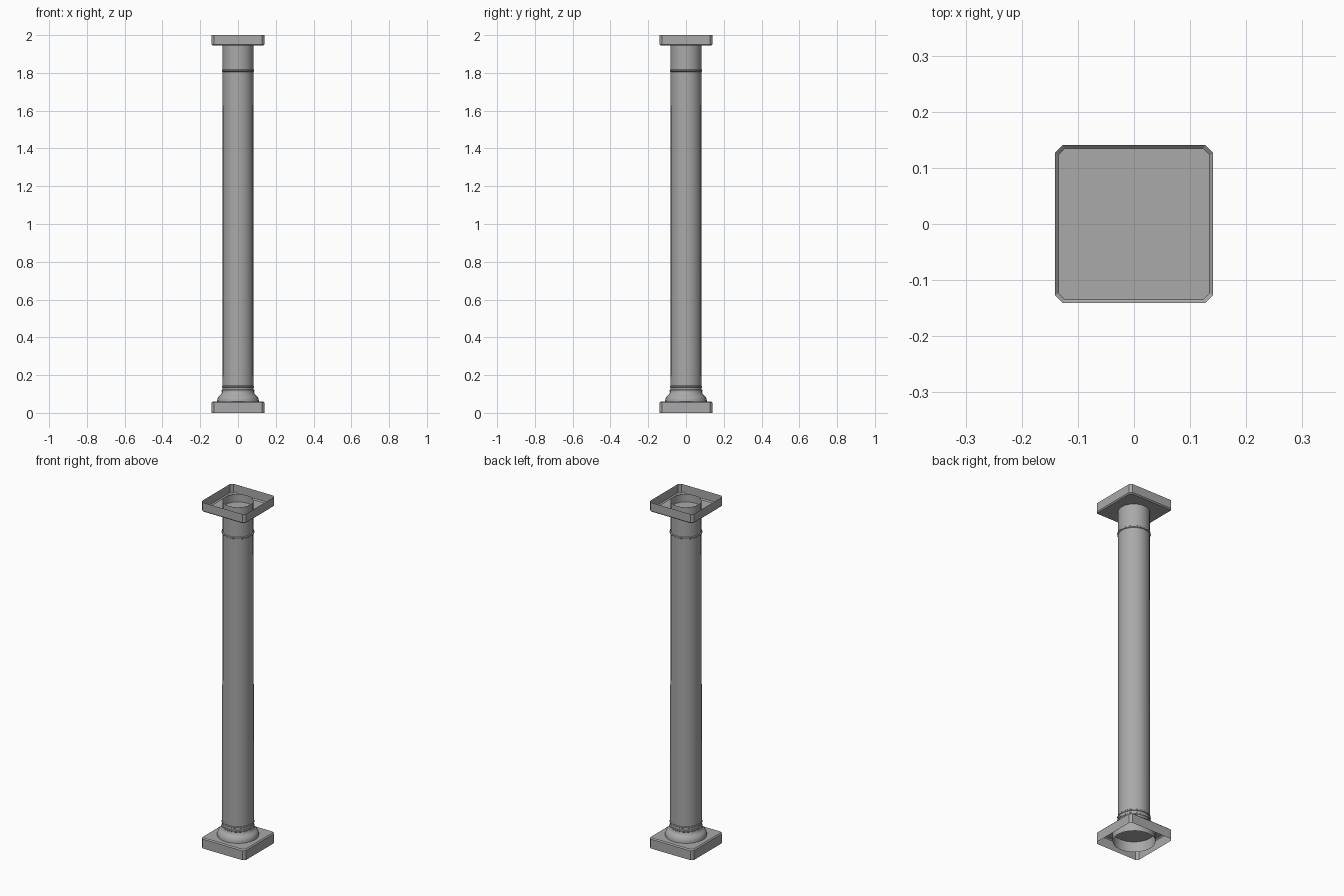
import bpy, bmesh, math

cube = bpy.data.objects.get("Cube")
if cube:
    bpy.data.objects.remove(cube, do_unlink=True)

SIDES = 20

stone = bpy.data.materials.new("grey_stone")
stone.use_nodes = True
colour = (0.40, 0.40, 0.40, 1)
stone.diffuse_color = colour
stone.node_tree.nodes["Principled BSDF"].inputs["Base Color"].default_value = colour


def finish(name, bm, smooth):
    mesh = bpy.data.meshes.new(name)
    bm.to_mesh(mesh)
    bm.free()
    mesh.materials.append(stone)
    obj = bpy.data.objects.new(name, mesh)
    bpy.context.collection.objects.link(obj)
    if smooth:
        bpy.ops.object.select_all(action='DESELECT')
        obj.select_set(True)
        bpy.context.view_layer.objects.active = obj
        bpy.ops.object.shade_smooth_by_angle(angle=math.radians(35))
    return obj


def loft(bm, rings):
    """Join consecutive rings of equal point count with quads."""
    loops = [[bm.verts.new(p) for p in ring] for ring in rings]
    for low, high in zip(loops, loops[1:]):
        for i in range(len(low)):
            j = (i + 1) % len(low)
            bm.faces.new((low[i], low[j], high[j], high[i]))
    return loops


def lathe(name, profile):
    """Open tube turned from (radius, height) pairs."""
    bm = bmesh.new()
    steps = [math.tau * i / SIDES for i in range(SIDES)]
    loft(bm, [[(r * math.cos(a), r * math.sin(a), z) for a in steps]
              for r, z in profile])
    return finish(name, bm, True)


def chamfered_square(half, cut, z):
    """Square outline with clipped corners, counterclockwise."""
    points = []
    for sx, sy in ((1, 1), (-1, 1), (-1, -1), (1, -1)):
        pair = [(sx * half, sy * (half - cut), z), (sx * (half - cut), sy * half, z)]
        points += pair if sx * sy > 0 else pair[::-1]
    return points


def slab(name, z_open, z_bevel, z_closed):
    """Thin walled square tray, closed on one side with a small bevel."""
    bm = bmesh.new()
    loops = loft(bm, [chamfered_square(0.141, 0.014, z_open),
                      chamfered_square(0.141, 0.014, z_bevel),
                      chamfered_square(0.135, 0.012, z_closed)])
    bm.faces.new(loops[-1])
    bmesh.ops.recalc_face_normals(bm, faces=bm.faces)
    return finish(name, bm, False)


# Square plinth, open below, and square cap, open above
slab("plinth", 0.0, 0.054, 0.06)
slab("cap_slab", 2.0, 1.951, 1.945)

# Rounded foot moulding that runs down into the plinth
lathe("base_moulding", [
    (0.110, 0.0), (0.110, 0.068), (0.107, 0.080), (0.100, 0.090),
    (0.092, 0.096), (0.087, 0.104), (0.085, 0.112)])

# Shaft with a band at the bottom and a thin collar near the top
lathe("shaft", [
    (0.085, 0.112), (0.087, 0.114), (0.087, 0.120), (0.083, 0.123),
    (0.083, 0.134), (0.086, 0.136), (0.086, 0.141), (0.083, 0.144),
    (0.082, 1.806), (0.086, 1.809), (0.086, 1.815), (0.082, 1.818),
    (0.082, 1.99)])
